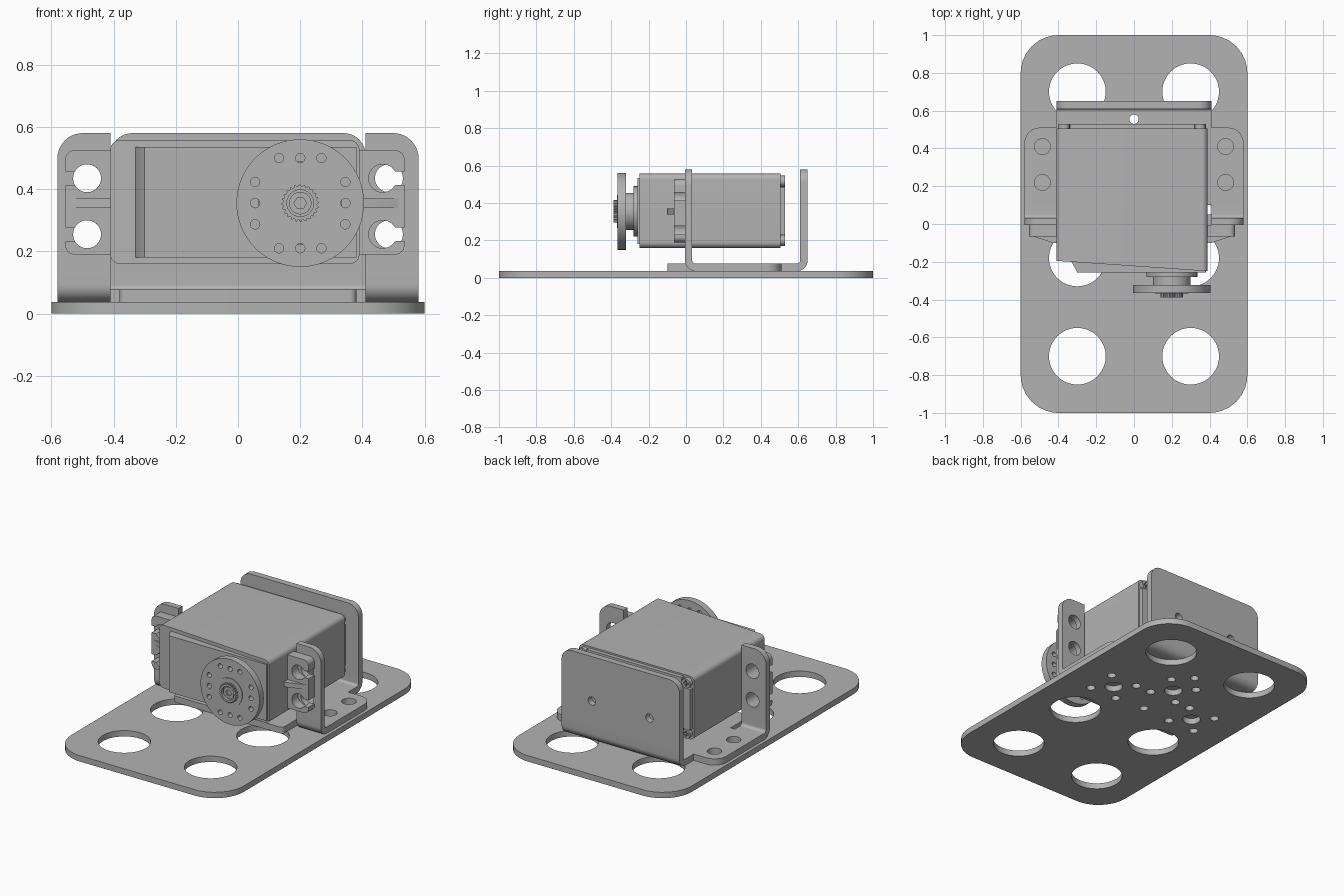
import bpy, bmesh, math
from mathutils import Vector, Matrix

old = bpy.data.objects.get("Cube")
if old:
    bpy.data.objects.remove(old)

GREY = (0.45, 0.45, 0.45, 1)
grey = bpy.data.materials.new("plain grey")
grey.use_nodes = True
grey.diffuse_color = GREY
grey.node_tree.nodes["Principled BSDF"].inputs["Base Color"].default_value = GREY

# Sketch plane to world: columns are sketch u, sketch v and depth
FRAMES = {
    "x": Matrix(((0, 0, 1), (1, 0, 0), (0, 1, 0))),
    "y": Matrix(((1, 0, 0), (0, 0, 1), (0, 1, 0))),
    "z": Matrix.Identity(3),
}


def circle(u, v, r, n=32):
    return [(u + r * math.cos(math.tau * i / n), v + r * math.sin(math.tau * i / n)) for i in range(n)]


def rounded(points, steps=8):
    """Outline whose points may carry a corner radius as third value."""
    out = []
    for i, p in enumerate(points):
        c = Vector(p[:2])
        if len(p) < 3:
            out.append(tuple(c))
            continue
        a = (Vector(points[i - 1][:2]) - c).normalized()
        b = (Vector(points[(i + 1) % len(points)][:2]) - c).normalized()
        half = a.angle(b) / 2
        mid = c + (a + b).normalized() * p[2] / math.sin(half)
        t = p[2] / math.tan(half)
        s, e = c + a * t - mid, c + b * t - mid
        out += [tuple(mid + s.lerp(e, k / steps).normalized() * p[2]) for k in range(steps + 1)]
    return out


def rect(u0, u1, v0, v1, r):
    return rounded([(u0, v0, r), (u1, v0, r), (u1, v1, r), (u0, v1, r)])


def mirrored(points):
    return points + [(-p[0],) + tuple(p[1:]) for p in reversed(points)]


def flip(points, side, shift=0.0):
    return [(p[0] * side + shift,) + tuple(p[1:]) for p in points]


def prism(name, axis, lo, hi, outline, holes=()):
    """Extruded outline with holes, along a world axis from lo to hi."""
    curve = bpy.data.curves.new(name, "CURVE")
    curve.dimensions = "2D"
    curve.fill_mode = "BOTH"
    curve.extrude = (hi - lo) / 2
    for loop in [outline, *holes]:
        spline = curve.splines.new("POLY")
        spline.points.add(len(loop) - 1)
        for pt, p in zip(spline.points, loop):
            pt.co = (p[0], p[1], 0, 1)
        spline.use_cyclic_u = True
    temp = bpy.data.objects.new("sketch", curve)
    bpy.context.collection.objects.link(temp)
    bpy.context.view_layer.update()
    mesh = bpy.data.meshes.new_from_object(temp.evaluated_get(bpy.context.evaluated_depsgraph_get()))
    bpy.data.objects.remove(temp)
    bpy.data.curves.remove(curve)
    mesh.name = name
    bm = bmesh.new()
    bm.from_mesh(mesh)
    bmesh.ops.remove_doubles(bm, verts=bm.verts, dist=1e-5)
    for v in bm.verts:
        v.co.z += (lo + hi) / 2
        v.co = FRAMES[axis] @ v.co
    bmesh.ops.recalc_face_normals(bm, faces=bm.faces)
    bm.to_mesh(mesh)
    bm.free()
    mesh.materials.clear()
    mesh.materials.append(grey)
    obj = bpy.data.objects.new(name, mesh)
    bpy.context.collection.objects.link(obj)
    bpy.ops.object.select_all(action="DESELECT")
    obj.select_set(True)
    bpy.context.view_layer.objects.active = obj
    bpy.ops.object.shade_smooth_by_angle(angle=math.radians(30))
    return obj


# Base plate: six large holes, three hub patterns, two bolt holes
BASE, SHEET = 0.037, 0.077
bolts = [circle(0, y, 0.025, 20) for y in (0.09, 0.555)]
holes = [circle(s * 0.3, y, 0.15, 48) for s in (-1, 1) for y in (-0.7, -0.18, 0.7)]
for hx, hy in ((-0.3, 0.17), (0.3, 0.17), (0, 0.36)):
    holes.append(circle(hx, hy, 0.052))
    holes += [circle(hx + a * 0.095, hy + b * 0.095, 0.026, 20) for a in (-1, 1) for b in (-1, 1)]
prism("base_plate", "z", 0, BASE, rect(-0.6, 0.6, -1, 1, 0.2), holes + bolts)

# Bracket floor
floor = mirrored([(0.38, -0.1, 0.02), (0.38, 0.1), (0.58, 0.1), (0.58, 0.51, 0.08), (0.41, 0.51), (0.41, 0.59)])
prism("bracket_floor", "z", BASE, SHEET, rounded(floor),
      bolts + [circle(s * 0.485, y, 0.042) for s in (-1, 1) for y in (0.22, 0.41)])

# Bracket back wall and its bend
BEND = 0.14
prism("back_wall_bend", "x", -0.41, 0.41, rounded([
    (0.59, BASE), (0.65, BASE, 0.055), (0.65, BEND), (0.61, BEND), (0.61, SHEET, 0.015), (0.59, SHEET)]))
prism("back_wall", "y", 0.61, 0.65, rounded(mirrored([(0.41, BEND), (0.41, 0.58, 0.07)])),
      [circle(s * 0.2, 0.3, 0.026, 20) for s in (-1, 1)])

# Servo ear outline with two open keyhole slots
EAR_X, EAR_R = 0.475, 0.045
ear = [(0.37, 0.19), (0.545, 0.19, 0.03)]
for hz in (0.255, 0.435):
    ear.append((0.545, hz - 0.022))
    for k in range(25):
        a = math.radians(-30 - 300 * k / 24)
        ear.append((EAR_X + EAR_R * math.cos(a), hz + EAR_R * math.sin(a)))
    ear.append((0.545, hz + 0.022))
ear += [(0.545, 0.525, 0.03), (0.37, 0.525)]

# Bracket side tabs and servo ears, left and right
for side, word in ((1, "left"), (-1, "right")):
    x0, x1 = sorted((side * 0.41, side * 0.58))
    prism(word + "_tab_bend", "x", x0, x1, rounded([
        (0.1, BASE), (-0.005, BASE, 0.055), (-0.005, BEND), (0.033, BEND), (0.033, SHEET, 0.017), (0.1, SHEET)]))
    tab = [(0.41, BEND), (0.58, BEND), (0.58, 0.58, 0.08), (0.41, 0.58)]
    prism(word + "_tab", "y", -0.005, 0.033, rounded(flip(tab, side)),
          [circle(side * 0.485, z, 0.045) for z in (0.255, 0.435)])
    prism(word + "_servo_ear", "y", -0.065, -0.005, rounded(flip(ear, side, -0.01)))
    rib = [(0.37, -0.1), (0.42, -0.1), (0.535, -0.062), (0.37, -0.062)]
    prism(word + "_ear_rib", "z", 0.34, 0.37, flip(rib, side, -0.01))

# Servo case with a slanted front
case = prism("servo_case", "y", -0.25, 0.505, rect(-0.41, 0.39, 0.16, 0.557, 0.03))
for v in case.data.vertices:
    if v.co.y < 0:
        v.co.y = -0.195 - 0.055 * (v.co.x + 0.41) / 0.8
prism("front_cover", "z", 0.18, 0.535, [(-0.33, -0.18), (-0.33, -0.2), (-0.3, -0.258), (0.38, -0.258), (0.38, -0.18)])

# Rear cover with notched corners and a screw in each
N = 0.06
cover = [(-0.4 + N, 0.17), (0.38 - N, 0.17), (0.38 - N, 0.17 + N, 0.02), (0.38, 0.17 + N),
         (0.38, 0.547 - N), (0.38 - N, 0.547 - N, 0.02), (0.38 - N, 0.547), (-0.4 + N, 0.547),
         (-0.4 + N, 0.547 - N, 0.02), (-0.4, 0.547 - N), (-0.4, 0.17 + N), (-0.4 + N, 0.17 + N, 0.02)]
prism("rear_cover", "y", 0.505, 0.53, rounded(cover))
A, B = 0.018, 0.005
cross = [(A, -B), (A, B), (B, B), (B, A), (-B, A), (-B, B), (-A, B), (-A, -B), (-B, -B), (-B, -A), (B, -A), (B, -B)]
for sx in (-0.37, 0.35):
    for sz in (0.2, 0.517):
        prism("rear_screw", "y", 0.5, 0.53, circle(sx, sz, 0.029, 24), [[(sx + u, sz + v) for u, v in cross]])

# Output shaft, round horn and splined hub
HX, HZ = 0.2, 0.355
prism("shaft_boss", "y", -0.28, -0.25, circle(HX, HZ, 0.135, 48))
prism("shaft_neck", "y", -0.325, -0.28, circle(HX, HZ, 0.1, 48))
horn_holes = []
for d in (-0.068, 0, 0.068):
    for e in (-0.145, 0.145):
        horn_holes += [circle(HX + d, HZ + e, 0.015, 16), circle(HX + e, HZ + d, 0.015, 16)]
prism("horn_disc", "y", -0.365, -0.322, circle(HX, HZ, 0.205, 64), horn_holes)
prism("horn_step", "y", -0.369, -0.36, circle(HX, HZ, 0.088, 48))
teeth = []
for i in range(96):
    r, a = (0.06 if i % 4 < 2 else 0.054), math.tau * i / 96
    teeth.append((HX + r * math.cos(a), HZ + r * math.sin(a)))
prism("splined_hub", "y", -0.388, -0.36, teeth, [circle(HX, HZ, 0.043)])
prism("hub_screw", "y", -0.38, -0.36, circle(HX, HZ, 0.036), [circle(HX, HZ, 0.02, 6)])
